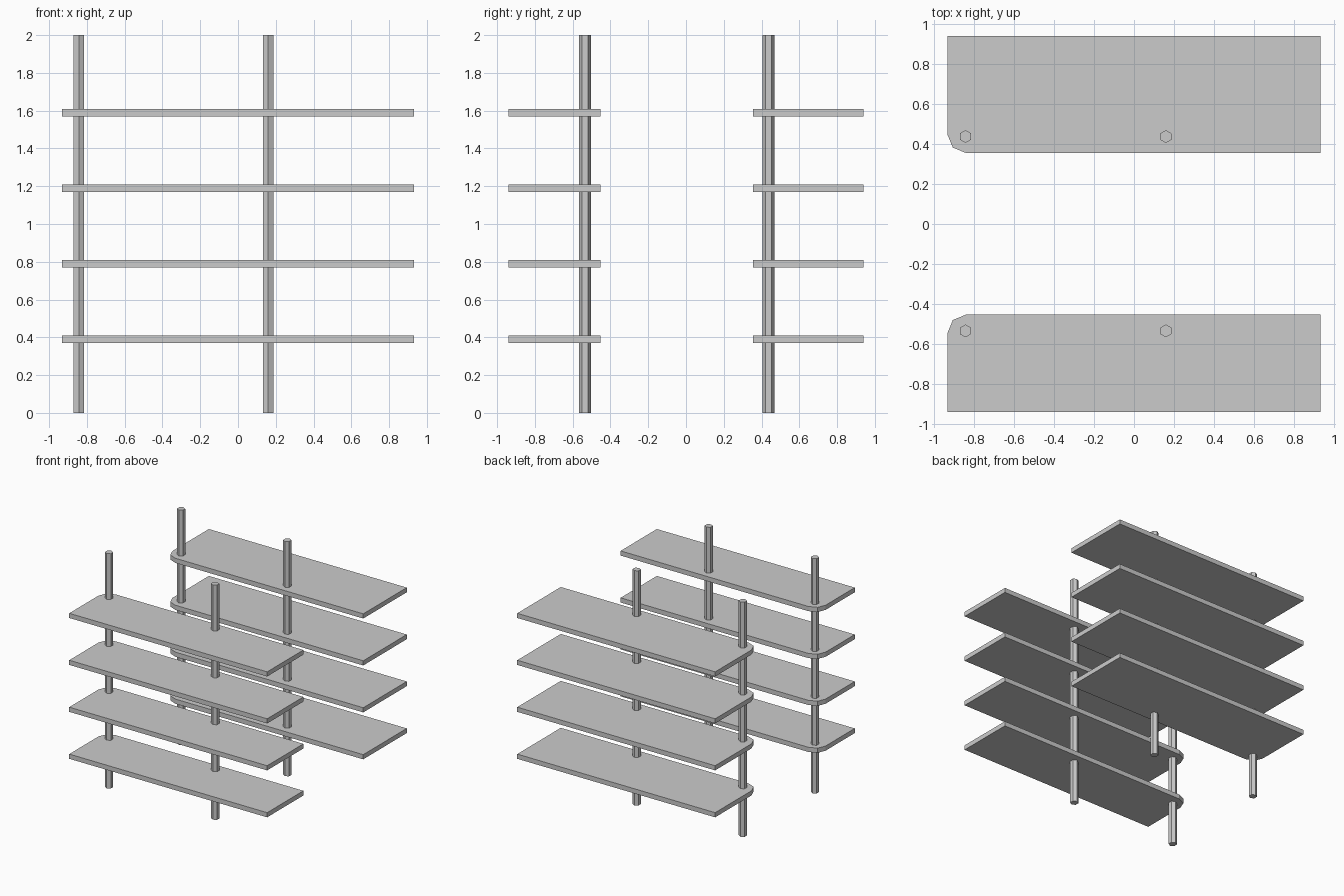
import bpy, bmesh, math

if "Cube" in bpy.data.objects:
    bpy.data.objects.remove(bpy.data.objects["Cube"])

HALF_X = 0.933
THICK = 0.04
CORNER = 0.095


def shelf(name, y_inner, y_outer, z):
    # Flat board with one rounded corner on the left inner side
    s = 1 if y_outer > y_inner else -1
    cx, cy = -HALF_X + CORNER, y_inner + s * CORNER
    pts = [(HALF_X, y_inner), (HALF_X, y_outer), (-HALF_X, y_outer)]
    for i in range(3):
        a = math.radians(45 * i)
        pts.append((cx - CORNER * math.cos(a), cy - s * CORNER * math.sin(a)))
    bm = bmesh.new()
    face = bm.faces.new([bm.verts.new((x, y, z)) for x, y in pts])
    top = bmesh.ops.extrude_face_region(bm, geom=[face])["geom"]
    bmesh.ops.translate(bm, vec=(0, 0, THICK),
                        verts=[g for g in top if isinstance(g, bmesh.types.BMVert)])
    bmesh.ops.recalc_face_normals(bm, faces=bm.faces)
    mesh = bpy.data.meshes.new(name)
    bm.to_mesh(mesh)
    bm.free()
    bpy.context.collection.objects.link(bpy.data.objects.new(name, mesh))


def pole(name, x, y):
    # Hexagonal upright, corners pointing along y
    bpy.ops.mesh.primitive_cylinder_add(vertices=6, radius=0.032, depth=2,
                                        location=(x, y, 1))
    bpy.context.object.name = name


# Front and back racks: four shelves on two poles each
for side, inner, outer, pole_y in (("front", -0.452, -0.94, -0.534),
                                   ("back", 0.354, 0.94, 0.437)):
    for i in range(4):
        shelf(f"{side}_shelf_{i + 1}", inner, outer, 0.37 + 0.4 * i)
    pole(f"{side}_left_pole", -0.842, pole_y)
    pole(f"{side}_middle_pole", 0.159, pole_y)
